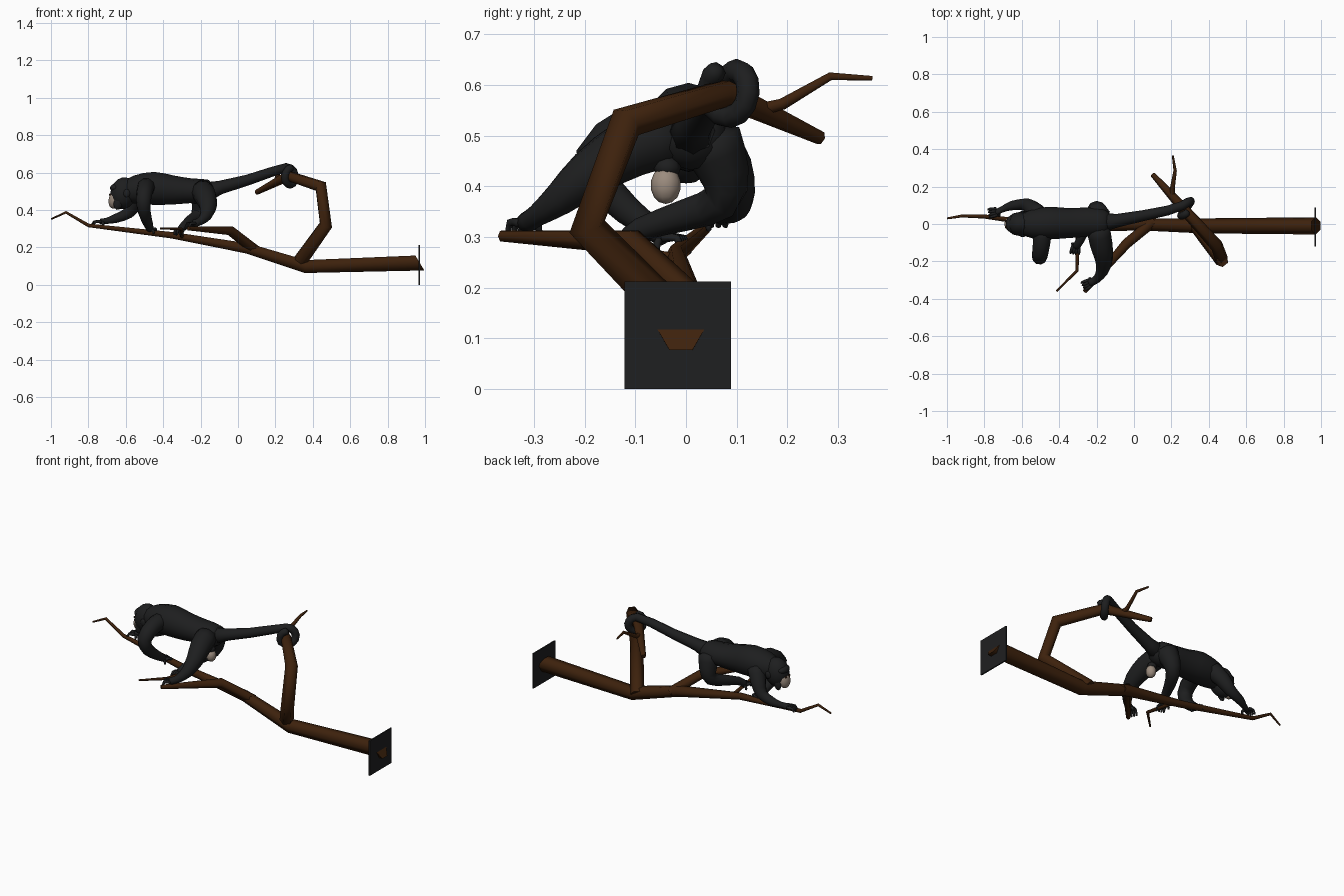
import bpy, bmesh, math
from mathutils import Vector, Matrix


def material(name, rgb):
    m = bpy.data.materials.new(name)
    m.diffuse_color = (*rgb, 1)
    return m


FUR = material("black fur", (0.0125, 0.0130, 0.0135))
BARK = material("brown bark", (0.047, 0.0155, 0.0038))
SKIN = material("pale skin", (0.33, 0.262, 0.21))
PLATE = material("dark plate", (0.0135, 0.0140, 0.0150))
EYE = material("dark brown", (0.03, 0.012, 0.005))


def finish(bm, name, mat, angle=60):
    bmesh.ops.recalc_face_normals(bm, faces=bm.faces)
    me = bpy.data.meshes.new(name)
    bm.to_mesh(me)
    bm.free()
    me.materials.append(mat)
    ob = bpy.data.objects.new(name, me)
    bpy.context.collection.objects.link(ob)
    bpy.ops.object.select_all(action='DESELECT')
    ob.select_set(True)
    bpy.context.view_layer.objects.active = ob
    bpy.ops.object.shade_smooth_by_angle(angle=math.radians(angle))
    return ob


def refine(pts, n):
    """Catmull-Rom interpolation of rows (x, y, z, side radius, up radius)."""
    out = []
    for i in range(len(pts) - 1):
        a, b, c, d = (pts[max(0, min(len(pts) - 1, k))] for k in (i - 1, i, i + 1, i + 2))
        for s in range(n):
            t = s / n
            out.append([0.5 * (2 * q + (r - p) * t + (2 * p - 5 * q + 4 * r - w) * t * t
                        + (3 * q - p - 3 * r + w) * t ** 3) for p, q, r, w in zip(a, b, c, d)])
    return out + [list(pts[-1])]


def tube(name, pts, mat, sides=10, smooth=2, angle=70, round_ends=True):
    rows = [list(p) if len(p) == 5 else [*p, p[3]] for p in pts]
    if smooth > 1:
        rows = refine(rows, smooth)
    bm = bmesh.new()
    pos = [Vector(r[:3]) for r in rows]
    up = None
    rings = []
    for i, r in enumerate(rows):
        tan = (pos[min(i + 1, len(pos) - 1)] - pos[max(i - 1, 0)]).normalized()
        if up is None:
            up = Vector((0, 0, 1)) if abs(tan.z) < 0.9 else Vector((0, 1, 0))
        side = tan.cross(up).normalized()
        up = side.cross(tan).normalized()
        rings.append([bm.verts.new(pos[i] + side * r[3] * math.cos(k * math.tau / sides)
                                   + up * r[4] * math.sin(k * math.tau / sides)) for k in range(sides)])
    for A, B in zip(rings, rings[1:]):
        for k in range(sides):
            j = (k + 1) % sides
            bm.faces.new((A[k], A[j], B[j], B[k]))
    for R, i, j in ((rings[0], 0, 1), (rings[-1], -1, -2)):
        if round_ends:
            tip = bm.verts.new(pos[i] + (pos[i] - pos[j]).normalized() * rows[i][3] * 0.6)
            for k in range(sides):
                bm.faces.new((R[k], R[(k + 1) % sides], tip))
        else:
            bm.faces.new(R)
    return finish(bm, name, mat, angle)


def ball(name, loc, size, mat, tilt=0, seg=14):
    bm = bmesh.new()
    bmesh.ops.create_uvsphere(bm, u_segments=seg, v_segments=seg // 2 + 2, radius=1,
                              matrix=Matrix.Translation(loc) @ Matrix.Rotation(tilt, 4, 'Y')
                              @ Matrix.Diagonal((*size, 1)))
    return finish(bm, name, mat)


def branch(name, pts):
    return tube(name, pts, BARK, 6, 1, 65, False)


# wall plate
bm = bmesh.new()
bmesh.ops.create_cube(bm, size=1, matrix=Matrix.Translation((0.968, -0.016, 0.106))
                      @ Matrix.Diagonal((0.008, 0.21, 0.212, 1)))
finish(bm, "wall_plate", PLATE, 30)

# trunk with slanted cut end, and its forks
trunk = branch("trunk", [(0.975, -0.01, 0.117, 0.046), (0.36, -0.01, 0.098, 0.040),
                         (0.05, -0.003, 0.195, 0.032), (-0.35, -0.02, 0.265, 0.02),
                         (-0.80, 0.04, 0.318, 0.011), (-0.92, 0.043, 0.388, 0.008),
                         (-0.998, 0.03, 0.352, 0.005)])
for v in trunk.data.vertices:
    if v.co.x > 0.9:
        v.co.x = 0.972 - (v.co.z - 0.117) * 0.6
branch("side_branch", [(0.10, 0.01, 0.18, 0.028), (-0.04, -0.105, 0.289, 0.027),
                       (-0.265, -0.363, 0.302, 0.012)])
branch("twig", [(-0.30, -0.02, 0.258, 0.011), (-0.305, -0.25, 0.30, 0.009),
                (-0.415, -0.36, 0.302, 0.005)])
branch("upright_branch", [(0.32, 0.01, 0.11, 0.039), (0.47, -0.195, 0.32, 0.037),
                          (0.443, -0.118, 0.526, 0.035), (0.27, 0.075, 0.583, 0.029),
                          (0.10, 0.265, 0.495, 0.014)])
branch("upper_twig", [(0.205, 0.14, 0.55, 0.015), (0.205, 0.19, 0.562, 0.013),
                      (0.22, 0.285, 0.617, 0.009), (0.207, 0.367, 0.613, 0.005)])

# torso and head
tube("torso", [(-0.125, 0.01, 0.50, 0.035, 0.03), (-0.16, 0.01, 0.497, 0.07, 0.065),
               (-0.25, 0.01, 0.503, 0.078, 0.066), (-0.35, 0.005, 0.507, 0.080, 0.078),
               (-0.45, 0.005, 0.516, 0.087, 0.088), (-0.54, 0.0, 0.51, 0.079, 0.077),
               (-0.60, 0.0, 0.495, 0.055, 0.06)], FUR, 12)
ball("head", (-0.613, 0, 0.490), (0.071, 0.064, 0.086), FUR, 0.2)
ball("face", (-0.660, 0, 0.460), (0.031, 0.040, 0.053), SKIN, 0.25)
ball("brow", (-0.655, 0, 0.518), (0.03, 0.045, 0.023), FUR)
for s in (-1, 1):
    ball("cheek_fur", (-0.638, s * 0.036, 0.445), (0.026, 0.014, 0.045), FUR, 0.25, 8)
    ball("eye", (-0.684, s * 0.016, 0.483), (0.006, 0.007, 0.006), EYE, 0, 8)
    ball("ear", (-0.595, s * 0.062, 0.49), (0.018, 0.008, 0.022), FUR, 0, 8)

# tail, wound once round the upright branch
d, u, up = Vector((-0.68, 0.73, 0)), Vector((0.73, 0.68, 0)), Vector((0, 0, 1))
coil = []
for i in range(13):
    t = i / 12 * math.tau * 0.97
    p = Vector((0.275, 0.085, 0.582)) + 0.046 * (u * math.sin(t) + up * math.cos(t)) + d * (0.02 - i / 12 * 0.045)
    coil.append((*p, 0.024 - 0.004 * i / 12))
tube("tail", [(-0.16, 0.01, 0.50, 0.05), (-0.09, 0.018, 0.522, 0.036), (0.05, 0.045, 0.56, 0.029),
              (0.18, 0.072, 0.604, 0.026)] + coil, FUR, 8, 1)


def limb(name, pts, heading, curl=0.03, thumb=1):
    """Tapered limb ending in a palm with four curled digits and a thumb."""
    tube(name, pts, FUR, 10, 2)
    h = Vector(heading).normalized()
    w = h.cross(up).normalized()
    end = Vector(pts[-1][:3])
    for k in range(4):
        a = end + w * (k - 1.5) * 0.011
        b = a + h * 0.03 + w * (k - 1.5) * 0.003
        c = b + h * 0.012 - up * curl
        tube(name + "_digit", [(*a, 0.009), (*b, 0.008), (*c, 0.005)], FUR, 6, 2)
    a = end - h * 0.01
    b = a + w * 0.022 * thumb - up * 0.01
    tube(name + "_thumb", [(*a, 0.009), (*b, 0.008), (*(b - up * 0.015), 0.005)], FUR, 6, 2)


# arms
limb("left_arm", [(-0.51, 0.05, 0.50, 0.05), (-0.55, 0.088, 0.44, 0.043), (-0.585, 0.104, 0.385, 0.032),
                  (-0.655, 0.098, 0.355, 0.025), (-0.70, 0.08, 0.343, 0.017), (-0.735, 0.065, 0.338, 0.019, 0.012)],
     (-1, -0.2, 0), 0.018, -1)
limb("right_arm", [(-0.49, -0.04, 0.522, 0.05), (-0.495, -0.11, 0.513, 0.046), (-0.505, -0.178, 0.458, 0.041),
                   (-0.50, -0.15, 0.385, 0.034), (-0.48, -0.08, 0.325, 0.026), (-0.47, -0.04, 0.298, 0.018)],
     (0.3, 0.9, 0))

# legs
limb("right_leg", [(-0.19, -0.03, 0.50, 0.062), (-0.175, -0.11, 0.475, 0.060), (-0.16, -0.19, 0.425, 0.048),
                   (-0.17, -0.25, 0.375, 0.034), (-0.20, -0.295, 0.342, 0.022), (-0.235, -0.315, 0.328, 0.021)],
     (-0.8, -0.4, 0))
limb("left_leg", [(-0.19, 0.048, 0.49, 0.063), (-0.20, 0.075, 0.425, 0.050), (-0.215, 0.068, 0.37, 0.038),
                  (-0.255, -0.005, 0.342, 0.031), (-0.29, -0.09, 0.315, 0.023), (-0.31, -0.12, 0.29, 0.02)],
     (-0.2, -1, 0), 0.022)

# pale skin patch below the tail
ball("rump_skin", (-0.152, -0.040, 0.402), (0.028, 0.03, 0.037), SKIN, 0, 10)
ball("rump_tuft", (-0.157, -0.037, 0.437), (0.026, 0.027, 0.022), FUR, 0, 8)
